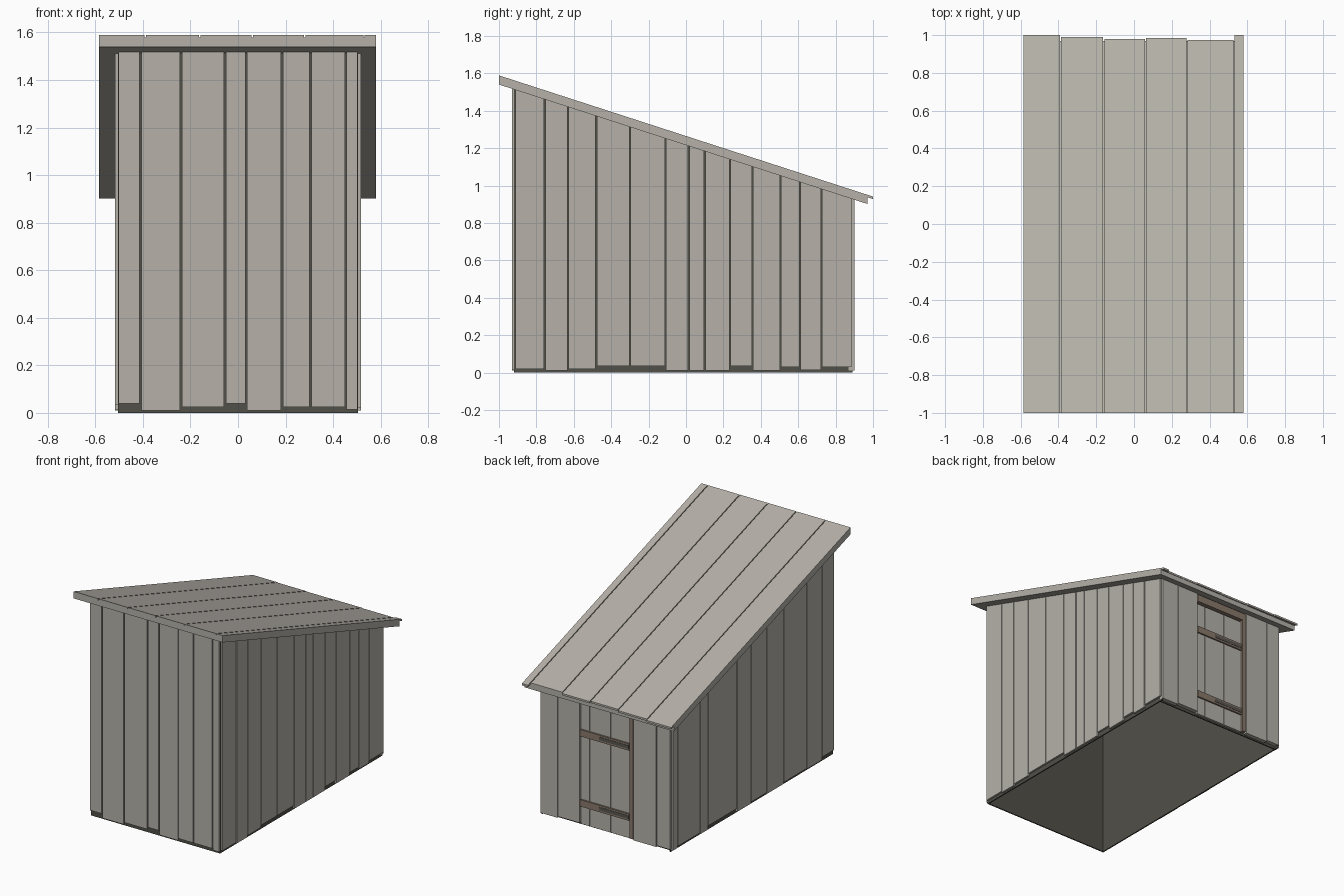
import bpy
import bmesh

if "Cube" in bpy.data.objects:
    bpy.data.objects.remove(bpy.data.objects["Cube"], do_unlink=True)


def material(name, r, g, b):
    m = bpy.data.materials.new(name)
    m.use_nodes = True
    m.diffuse_color = (r, g, b, 1)
    m.node_tree.nodes["Principled BSDF"].inputs["Base Color"].default_value = (r, g, b, 1)
    return m


GREY = material("weathered grey wood", 0.465, 0.442, 0.395)
DARK = material("dark inner wood", 0.082, 0.08, 0.065)
BROWN = material("brown trim wood", 0.25, 0.192, 0.145)
IRON = material("dark hinge iron", 0.1, 0.093, 0.082)


def prism(name, profile, x0, x1, mat):
    """Extrude a (y, z) profile along x."""
    bm = bmesh.new()
    face = bm.faces.new([bm.verts.new((x0, y, z)) for y, z in profile])
    ext = bmesh.ops.extrude_face_region(bm, geom=[face])["geom"]
    moved = [v for v in ext if isinstance(v, bmesh.types.BMVert)]
    bmesh.ops.translate(bm, verts=moved, vec=(x1 - x0, 0, 0))
    bmesh.ops.recalc_face_normals(bm, faces=bm.faces)
    mesh = bpy.data.meshes.new(name)
    bm.to_mesh(mesh)
    bm.free()
    mesh.materials.append(mat)
    obj = bpy.data.objects.new(name, mesh)
    bpy.context.collection.objects.link(obj)


def under_roof(y):
    return 1.216 - 0.324 * y


def slab(y0, y1, low, high):
    """Profile of a layer that follows the roof slope."""
    return [(y0, under_roof(y0) + low), (y1, under_roof(y1) + low),
            (y1, under_roof(y1) + high), (y0, under_roof(y0) + high)]


def wall_profile(y0, y1, z0):
    return [(y0, z0), (y1, z0), (y1, under_roof(y1)), (y0, under_roof(y0))]


def box(name, x0, x1, y0, y1, z0, z1, mat):
    prism(name, [(y0, z0), (y1, z0), (y1, z1), (y0, z1)], x0, x1, mat)


def planks(edges, bottoms, gap, build):
    """Call build(start, end, bottom) for each board between the edges."""
    for a, b, z in zip(edges, edges[1:], bottoms):
        build(a + gap / 2, b - gap / 2, z)


# Dark inner walls, hollow and open below, that show between the boards
for side in (-1, 1):
    prism("inner_side_wall", wall_profile(-0.92, 0.89, 0), side * 0.495, side * 0.504, DARK)
prism("inner_front_wall", wall_profile(-0.92, -0.911, 0), -0.495, 0.495, DARK)
prism("inner_back_wall", wall_profile(0.862, 0.871, 0), -0.495, 0.495, DARK)

# Front wall boards
planks([-0.506, -0.41, -0.24, -0.055, 0.035, 0.185, 0.305, 0.453, 0.506],
       [0.04, 0.01, 0.025, 0.04, 0.01, 0.025, 0.025, 0.015], 0.007,
       lambda a, b, z: prism("front_board", wall_profile(-0.93, -0.919, z), a, b, GREY))

# Side wall boards, left (+x) then right (-x)
planks([-0.914, -0.755, -0.63, -0.48, -0.30, -0.11, 0.015, 0.10, 0.235, 0.355,
        0.505, 0.61, 0.725, 0.888],
       [0.02, 0.01, 0.02, 0.035, 0.035, 0.01, 0.01, 0.01, 0.035, 0.01, 0.03, 0.015, 0.03],
       0.006,
       lambda a, b, z: prism("left_board", wall_profile(a, b, z), 0.503, 0.517, GREY))
planks([-0.914, -0.78, -0.61, -0.35, -0.16, 0.01, 0.17, 0.49, 0.58, 0.83, 0.888],
       [0.035, 0.015, 0.02, 0.01, 0.02, 0.01, 0.035, 0.01, 0.02, 0.01], 0.006,
       lambda a, b, z: prism("right_board", wall_profile(a, b, z), -0.517, -0.503, GREY))

# Back wall boards either side of the door
for edges in ([-0.508, -0.40, -0.219], [0.2, 0.37, 0.508]):
    planks(edges, [0.02, 0.01], 0.006,
           lambda a, b, z: prism("back_board", wall_profile(0.87, 0.9, z), a, b, GREY))

# Door boards, battens and hinge straps
planks([-0.187, -0.13, -0.035, 0.05, 0.13, 0.198], [0.01] * 5, 0.002,
       lambda a, b, z: box("door_board", a, b, 0.87, 0.888, z, 0.855, GREY))
for z in (0.137, 0.632):
    box("door_batten", -0.184, 0.196, 0.885, 0.899, z, z + 0.048, BROWN)
    box("hinge_strap", -0.184, 0.05, 0.895, 0.901, z + 0.013, z + 0.036, IRON)
box("door_post", -0.215, -0.19, 0.87, 0.9, 0.015, 0.92, BROWN)
box("door_lintel", -0.19, 0.197, 0.87, 0.9, 0.868, 0.92, BROWN)

# Roof slab with overlapping boards on top
prism("roof_slab", slab(-1, 0.97, 0, 0.038), -0.584, 0.58, GREY)
planks([-0.587, -0.39, -0.16, 0.06, 0.28, 0.53, 0.583],
       [1.0, 0.99, 0.98, 0.985, 0.975, 1.0], 0.006,
       lambda a, b, end: prism("roof_board", slab(-1, end, 0.036, 0.049), a, b, GREY))
